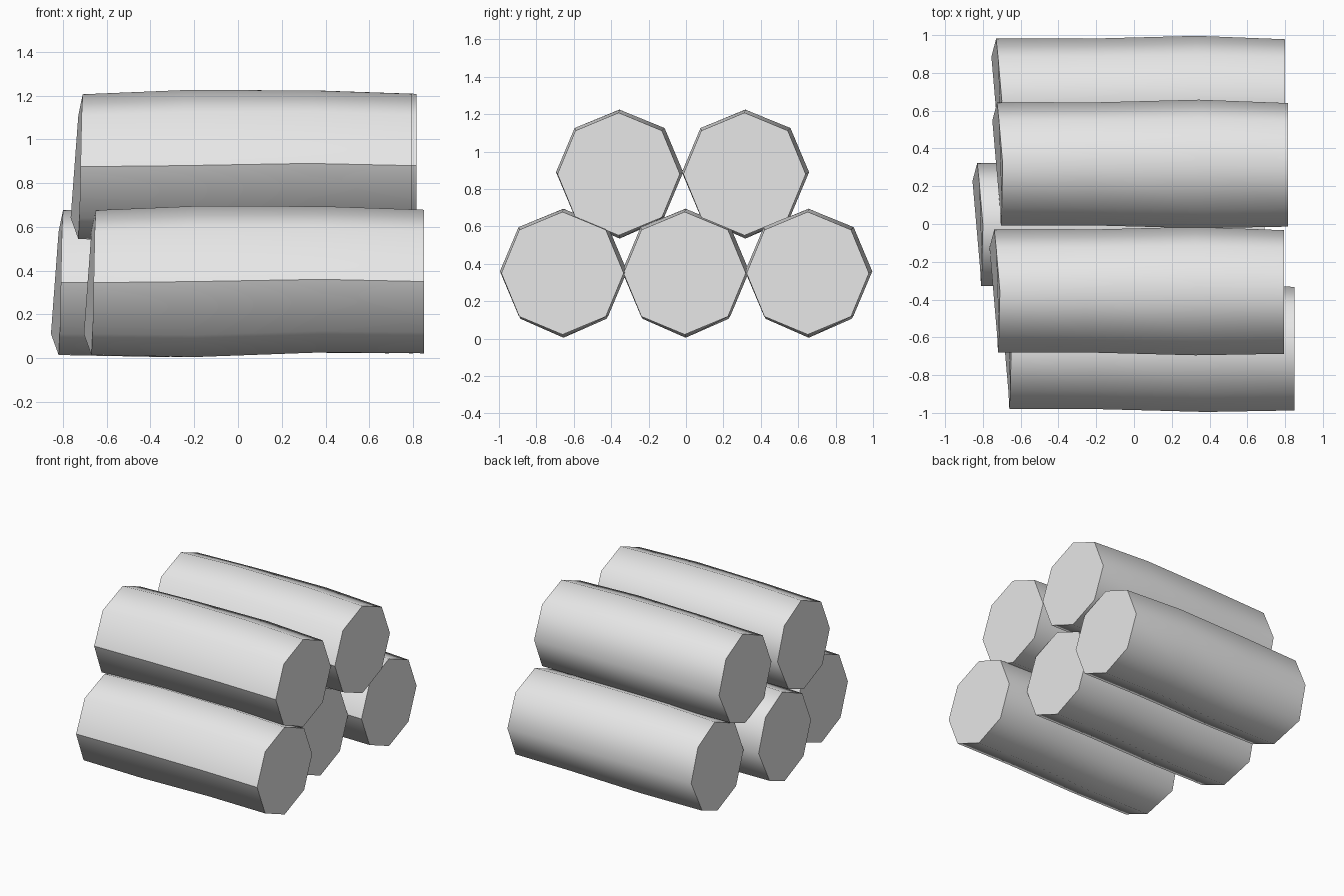
import bpy, bmesh, math

cube = bpy.data.objects.get("Cube")
if cube:
    bpy.data.objects.remove(cube)

# One plain grey for all the logs
grey = bpy.data.materials.new("light_grey")
grey.use_nodes = True
COLOUR = (0.8, 0.8, 0.8, 1)
grey.diffuse_color = COLOUR
grey.node_tree.nodes["Principled BSDF"].inputs["Base Color"].default_value = COLOUR

SIDES = 8
SEAM = 4  # the crisp edge on the front of each log
# Left end is cut unevenly: x shift per corner, from the back, going over the top
CUT = [-0.02, -0.01, 0.01, 0.005, 0, -0.005, -0.01, -0.045]


def make_log(name, left, right, y, z):
    """Eight-sided log along x, gently swollen and bent between its ends."""
    length = right - left
    # position along x, y shift, z shift, y radius, z radius
    rings = [
        (left, 0, -0.005, 0.325, 0.331),
        (left + 0.31 * length, 0, 0, 0.325, 0.345),
        (left + 0.69 * length, 0, 0.01, 0.34, 0.334),
        (right, -0.005, 0, 0.327, 0.328),
    ]
    bm = bmesh.new()
    loops = []
    for i, (x, dy, dz, ry, rz) in enumerate(rings):
        loop = []
        for k in range(SIDES):
            a = math.tau * k / SIDES
            shift = CUT[k] if i == 0 else 0
            loop.append(bm.verts.new((x + shift, y + dy + ry * math.cos(a),
                                      z + dz + rz * math.sin(a))))
        loops.append(loop)

    # Bark
    for a, b in zip(loops, loops[1:]):
        for k in range(SIDES):
            n = (k + 1) % SIDES
            bm.faces.new((a[k], a[n], b[n], b[k])).smooth = True
        bm.edges.get((a[SEAM], b[SEAM])).smooth = False

    # Cut ends
    for end in (loops[0], loops[-1]):
        cap = bm.faces.new(end)
        for edge in cap.edges:
            edge.smooth = False
    bmesh.ops.recalc_face_normals(bm, faces=bm.faces)

    mesh = bpy.data.meshes.new(name)
    bm.to_mesh(mesh)
    bm.free()
    mesh.materials.append(grey)
    obj = bpy.data.objects.new(name, mesh)
    bpy.context.collection.objects.link(obj)


# Bottom row of three, top row of two resting in the gaps
LOW, HIGH = 0.35, 0.88
make_log("bottom_front_log", -0.66, 0.85, -0.655, LOW)
make_log("bottom_middle_log", -0.81, 0.69, -0.002, LOW)
make_log("bottom_back_log", -0.71, 0.80, 0.656, LOW)
make_log("top_front_log", -0.72, 0.795, -0.355, HIGH)
make_log("top_back_log", -0.705, 0.815, 0.318, HIGH)
